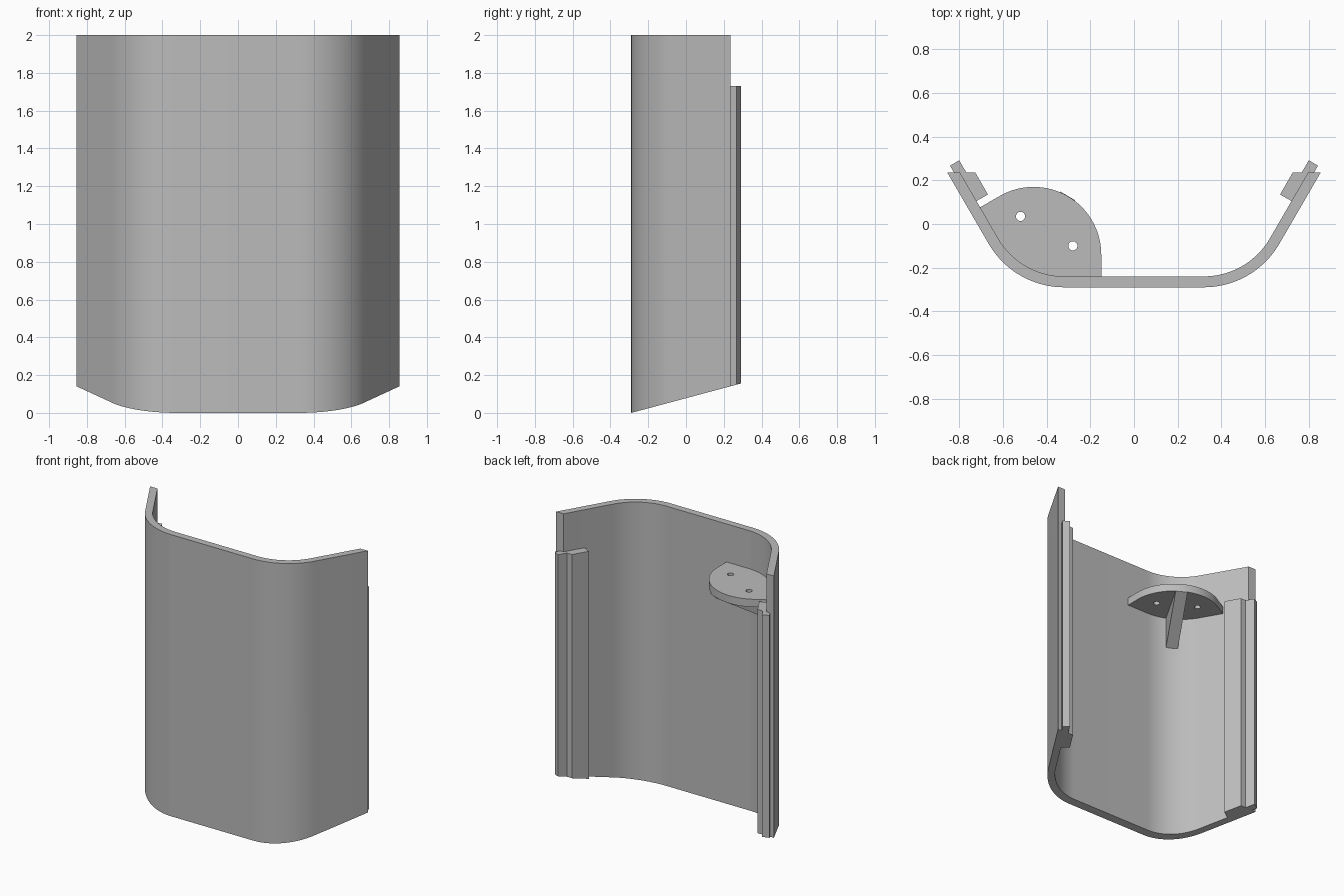
import bpy, bmesh
from math import radians, sin, cos, tan
from mathutils import Vector

if "Cube" in bpy.data.objects:
    bpy.data.objects.remove(bpy.data.objects["Cube"])

FRONT = -0.29                      # outer front face
SLOPE = tan(radians(15))           # slanted underside
BEND = Vector((0.32, 0.11))        # centre of the wall bend, +x side
R_OUT, R_IN = 0.40, 0.35
RAIL_TOP, PLATE_BASE = 1.73, 1.675

grey = bpy.data.materials.new("plain grey")
grey.use_nodes = True
grey.diffuse_color = (0.5, 0.5, 0.5, 1)
grey.node_tree.nodes["Principled BSDF"].inputs["Base Color"].default_value = (0.5, 0.5, 0.5, 1)


def arc(center, radius, start, end, steps=24):
    angles = [radians(start + (end - start) * i / steps) for i in range(steps + 1)]
    return [(center[0] + radius * cos(a), center[1] + radius * sin(a)) for a in angles]


def mirrored(points):
    return [(-x, y) for x, y in reversed(points)]


def underside(x, y):
    return (y - FRONT) * SLOPE


def prism(name, outline, bottom, top):
    """Extrude an outline; bottom gives the lower height at each point."""
    bm = bmesh.new()
    low = [bm.verts.new((x, y, bottom(x, y))) for x, y in outline]
    high = [bm.verts.new((x, y, top)) for x, y in outline]
    bm.faces.new(low)
    bm.faces.new(high)
    for i in range(len(low)):
        j = (i + 1) % len(low)
        bm.faces.new((low[i], low[j], high[j], high[i]))
    bmesh.ops.recalc_face_normals(bm, faces=bm.faces)
    mesh = bpy.data.meshes.new(name)
    bm.to_mesh(mesh)
    bm.free()
    mesh.materials.append(grey)
    obj = bpy.data.objects.new(name, mesh)
    bpy.context.collection.objects.link(obj)
    return obj


def smooth(obj):
    bpy.ops.object.select_all(action='DESELECT')
    obj.select_set(True)
    bpy.context.view_layer.objects.active = obj
    bpy.ops.object.shade_smooth_by_angle(angle=radians(25))


# Curved wall: outer line one way, inner line back
outer = arc(BEND, R_OUT, 270, 330) + [(0.855, 0.235)]
inner = arc(BEND, R_IN, 270, 330) + [(0.797, 0.235)]
shell = prism("curved_shell",
              mirrored(outer) + outer + list(reversed(inner)) + list(reversed(mirrored(inner))),
              underside, 2.0)
smooth(shell)

# Stepped rails on the inside of both wall ends
rail = [(0.843, 0.267), (0.801, 0.292), (0.769, 0.237), (0.728, 0.237),
        (0.669, 0.135), (0.719, 0.107), (0.74, 0.10), (0.804, 0.20)]
prism("left_rail", rail, underside, RAIL_TOP)
prism("right_rail", mirrored(rail), underside, RAIL_TOP)

# Mounting plate in the right corner, rooted inside the wall
plate_center = (-0.46, -0.14)
corner = (-BEND.x, BEND.y)
outline = ([(-0.15, -0.265)] + arc(plate_center, 0.31, 0, 120, 32)
           + [(-0.72, 0.068)] + arc(corner, 0.375, 210, 270))
plate = prism("mounting_plate", outline, lambda x, y: PLATE_BASE, RAIL_TOP)

# Two screw holes
for spot in ((-0.52, 0.035), (-0.28, -0.10)):
    cutter = prism("hole_cutter", arc(spot, 0.021, 0, 345, 23), lambda x, y: 1.6, 1.8)
    cutter.hide_render = True
    cut = plate.modifiers.new("hole", 'BOOLEAN')
    cut.operation, cut.solver, cut.object = 'DIFFERENCE', 'EXACT', cutter
    bpy.context.view_layer.update()
    graph = bpy.context.evaluated_depsgraph_get()
    result = bpy.data.meshes.new_from_object(plate.evaluated_get(graph))
    plate.modifiers.clear()
    plate.data = result
    bpy.data.objects.remove(cutter)
smooth(plate)

# Sloping gusset under the plate, from the wall bend to the plate rim
along = Vector((0.5, 0.866))
across = Vector((0.866, -0.5)) * 0.04
tip = Vector(plate_center) + along * 0.311
root = tip - along * 0.392
quad = [root - across, root + across, tip + across, tip - across]


def gusset_bottom(x, y):
    reach = (Vector((x, y)) - root).dot(along) / 0.392
    return 1.44 + (PLATE_BASE - 0.003 - 1.44) * reach


prism("plate_gusset", [tuple(p) for p in quad], gusset_bottom, PLATE_BASE + 0.002)
